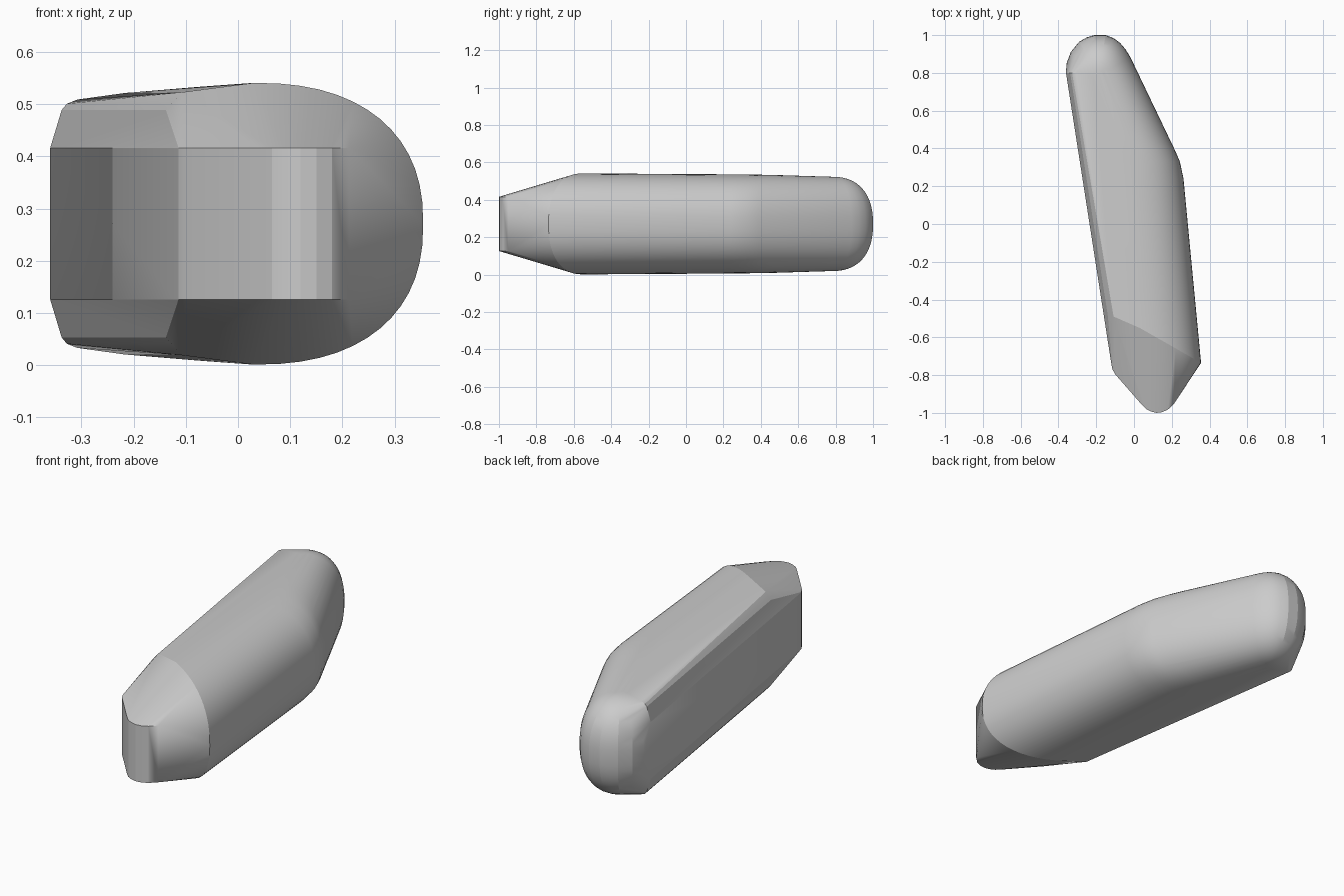
import bpy
import bmesh
from math import cos, sin, pi, radians
from mathutils import Vector

cube = bpy.data.objects.get("Cube")
if cube:
    bpy.data.objects.remove(cube, do_unlink=True)

MID = 0.271      # height of the symmetry plane
WALL = 0.145     # half height of the flat side wall and nose
STEPS = 14
POWER = 2 / 2.35  # roundness of the superelliptic flank

points = []


def add(x, y, h):
    """Add a point and its mirror below the symmetry plane."""
    for side in (1, -1):
        points.append(Vector((x, y, MID + side * h)))


def flank(edge, inner, height):
    """Rounded profile from the outer edge up to the inner top point."""
    edge, inner = Vector(edge), Vector(inner)
    for i in range(STEPS + 1):
        a = pi / 2 * i / STEPS
        p = inner.lerp(edge, max(cos(a), 0) ** POWER)
        add(p.x, p.y, height * sin(a) ** POWER)


# Rounded right flank, from the slanted front cut through the bend
flank((0.355, -0.735), (0.03, -0.55), 0.27)
flank((0.262, 0.24), (-0.04, 0.24), 0.265)
flank((0.243, 0.33), (-0.05, 0.33), 0.264)
flank((0.217, 0.39), (-0.06, 0.39), 0.263)
flank((0.182, 0.46), (-0.08, 0.46), 0.262)

# Domed back end
for edge in [(-0.36, 0.80), (-0.357, 0.85), (-0.335, 0.91), (-0.29, 0.965),
             (-0.25, 0.988), (-0.21, 1.0), (-0.15, 1.0), (-0.11, 0.985),
             (-0.075, 0.96), (-0.045, 0.925), (-0.02, 0.885)]:
    flank(edge, (-0.19, 0.78), 0.252)

# Flat left wall with its chamfered edges
for x, y, top in [(-0.16, -0.49, 0.252), (-0.36, 0.80, 0.238)]:
    add(x, y, WALL)
    add(x + 0.022, y, 0.218)
    add(x + 0.032, y, 0.23)
    add(x + 0.052, y, top)

# Blunt upright nose
for x, y in [(-0.12, -0.74), (-0.114, -0.77), (-0.1, -0.795), (0.04, -0.955),
             (0.065, -0.98), (0.09, -0.993), (0.12, -1.0), (0.15, -0.996),
             (0.18, -0.982), (0.213, -0.95)]:
    add(x, y, WALL)

# Wrap the profiles in one closed skin
bm = bmesh.new()
for p in points:
    bm.verts.new(p)
bmesh.ops.remove_doubles(bm, verts=bm.verts[:], dist=0.0005)
hull = bmesh.ops.convex_hull(bm, input=bm.verts[:])
unused = {v for v in hull["geom_interior"] + hull["geom_unused"]
          if isinstance(v, bmesh.types.BMVert)}
bmesh.ops.delete(bm, geom=list(unused), context="VERTS")
bmesh.ops.dissolve_limit(bm, angle_limit=radians(0.5),
                         verts=bm.verts[:], edges=bm.edges[:])
bmesh.ops.recalc_face_normals(bm, faces=bm.faces[:])

mesh = bpy.data.meshes.new("body")
bm.to_mesh(mesh)
bm.free()
body = bpy.data.objects.new("body", mesh)
bpy.context.collection.objects.link(body)

bpy.ops.object.select_all(action="DESELECT")
body.select_set(True)
bpy.context.view_layer.objects.active = body
bpy.ops.object.shade_smooth_by_angle(angle=radians(15))
